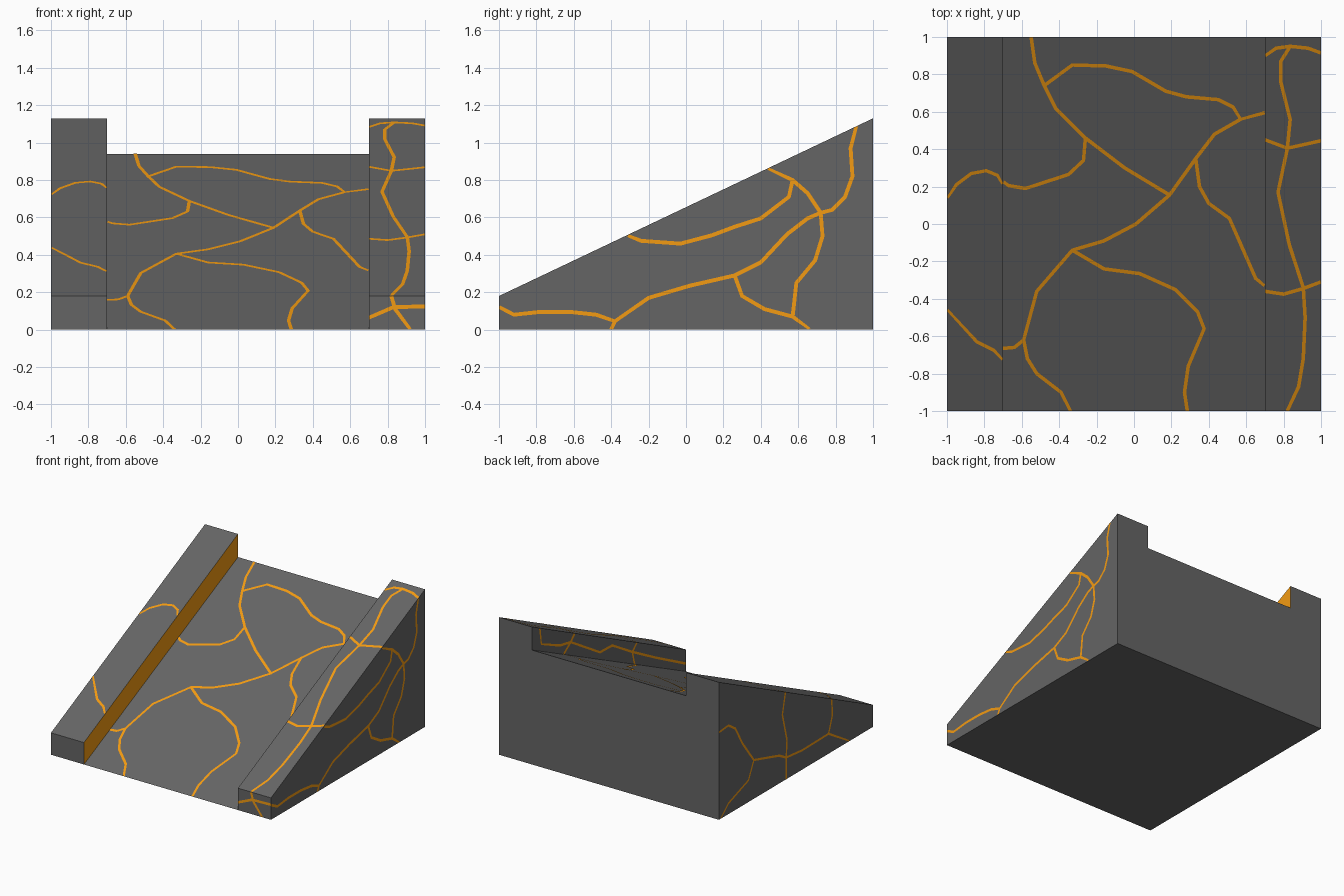
import bpy
from mathutils import Vector

if "Cube" in bpy.data.objects:
    bpy.data.objects.remove(bpy.data.objects["Cube"])

W = 0.7        # half width of the ramp bed
LIFT = 0.002   # glowing veins sit just proud of the stone


def material(name, rgb):
    m = bpy.data.materials.new(name)
    m.diffuse_color = (*rgb, 1)
    m.use_nodes = True
    m.node_tree.nodes["Principled BSDF"].inputs["Base Color"].default_value = m.diffuse_color
    return m


stone = material("dark_stone", (0.13, 0.13, 0.13))
glow = material("orange_glow", (0.90, 0.33, 0.006))


def add_mesh(name, verts, faces, *mats):
    me = bpy.data.meshes.new(name)
    me.from_pydata(verts, [], faces)
    for m in mats:
        me.materials.append(m)
    me.update()
    ob = bpy.data.objects.new(name, me)
    bpy.context.collection.objects.link(ob)
    return ob


def prism(name, profile, x0, x1):
    """Extrude a side profile of (y, z) points along x."""
    n = len(profile)
    verts = [(x, y, z) for x in (x0, x1) for y, z in profile]
    faces = [tuple(reversed(range(n))), tuple(range(n, 2 * n))]
    faces += [(i, (i + 1) % n, (i + 1) % n + n, i + n) for i in range(n)]
    return add_mesh(name, verts, faces, stone, glow)


# Stone body: sloping bed between two raised kerbs
CURB = [(-1, 0), (1, 0), (1, 1.13), (-1, 0.18)]
prism("ramp_bed", [(-1, 0), (1, 0), (1, 0.94)], -W, W)
left = prism("left_kerb", CURB, -1, -W)
prism("right_kerb", CURB, W, 1)
for f in left.data.polygons:          # glowing inner wall of the left kerb
    if f.normal.x > 0.9:
        f.material_index = 1


# Surface maps: 2D pattern coordinates to points on each face
def bed_z(y):
    return 0.47 * (y + 1)


def kerb_z(y):
    return 0.18 + 0.475 * (y + 1)


def clamp(v, lo, hi):
    return max(lo, min(hi, v))


def slope(x0, x1, height):
    def f(x, y):
        y = clamp(y, -1, 1)
        return clamp(x, x0, x1), y, height(y) + LIFT
    return f


def side(x):
    def f(y, z):
        y = clamp(y, -1, 1)
        return x, y, clamp(z, 0, kerb_z(y))
    return f


def inner(y, h):
    y = clamp(y, -1, 1)
    return W - LIFT, y, bed_z(y) + clamp(h, 0, kerb_z(y) - bed_z(y))


def front(x, z):
    return clamp(x, W, 1), -1 - LIFT, clamp(z, 0, 0.18)


def veins(name, to_surface, outward, width, *paths):
    """Flat mitred ribbons following the paths on one face."""
    verts, faces = [], []
    for path in paths:
        pts = [Vector(p) for p in path]
        for i, p in enumerate(pts):
            a = (p - pts[i - 1]).normalized() if i else Vector((0, 0))
            b = (pts[i + 1] - p).normalized() if i < len(pts) - 1 else Vector((0, 0))
            t = (a + b).normalized()
            s = Vector((-t.y, t.x)) * width / 2
            k = len(verts)
            verts += [to_surface(*(p + s)), to_surface(*(p - s))]
            if i:
                faces.append((k - 2, k - 1, k + 1, k))
    v = [Vector(c) for c in verts[:4]]
    if (v[1] - v[0]).cross(v[3] - v[1]).dot(Vector(outward)) < 0:
        faces = [f[::-1] for f in faces]
    add_mesh(name, verts, faces, glow)


veins("bed_veins", slope(-W, W, bed_z), (0, 0, 1), 0.019,
      [(-.55, 1), (-.53, .86), (-.48, .74), (-.42, .62), (-.26, .46), (-.05, .3), (.19, .155)],
      [(-.48, .74), (-.33, .85), (-.15, .845), (-.01, .815), (.17, .71), (.28, .68),
       (.45, .665), (.53, .625), (.57, .56), (.7, .595)],
      [(-.26, .46), (-.27, .34), (-.35, .265), (-.58, .19), (-.67, .205), (-.7, .225)],
      [(.57, .56), (.43, .48), (.33, .35), (.19, .155), (.01, 0), (-.16, -.09), (-.33, -.14),
       (-.52, -.36), (-.59, -.62), (-.64, -.66), (-.7, -.665)],
      [(.33, .35), (.35, .2), (.4, .11), (.51, .03), (.58, -.13), (.65, -.29), (.7, -.33)],
      [(-.33, -.14), (-.16, -.24), (.03, -.265), (.22, -.35), (.34, -.47), (.375, -.56),
       (.29, -.76), (.27, -.9), (.285, -1)],
      [(-.59, -.62), (-.57, -.72), (-.52, -.8), (-.39, -.9), (-.34, -1)])

veins("left_kerb_top_veins", slope(-1, -W, kerb_z), (0, 0, 1), 0.018,
      [(-1, .14), (-.95, .21), (-.87, .27), (-.79, .285), (-.73, .26), (-.7, .215)],
      [(-1, -.46), (-.84, -.63), (-.75, -.675), (-.7, -.725)])

veins("right_kerb_top_veins", slope(W, 1, kerb_z), (0, 0, 1), 0.019,
      [(.82, -1), (.88, -.87), (.905, -.72), (.915, -.5), (.905, -.34), (.83, -.11), (.77, .17),
       (.82, .405), (.835, .56), (.785, .76), (.785, .87), (.835, .95)],
      [(.7, .9), (.76, .94), (.835, .95), (.93, .94), (1, .915)],
      [(.7, .45), (.82, .405), (1, .445)],
      [(.7, -.36), (.8, -.375), (.905, -.345), (1, -.31)])

veins("right_side_veins", side(1 + LIFT), (1, 0, 0), 0.021,
      [(-1, .12), (-.92, .08), (-.78, .095), (-.62, .095), (-.48, .08), (-.38, .045), (-.2, .17),
       (.02, .235), (.26, .29), (.4, .36), (.54, .51), (.65, .595), (.72, .625), (.78, .64),
       (.85, .71), (.89, .82), (.88, .97), (.91, 1.09)],
      [(-.38, .045), (-.4, 0)],
      [(-.31, .505), (-.24, .475), (-.03, .46), (.14, .505), (.26, .55), (.4, .595),
       (.55, .71), (.57, .8)],
      [(.44, .865), (.57, .8), (.65, .73), (.72, .625), (.73, .5), (.69, .37), (.59, .25), (.57, .07)],
      [(.26, .29), (.3, .18), (.42, .11), (.57, .07), (.66, 0)])

veins("left_side_veins", side(-1 - LIFT), (-1, 0, 0), 0.018,
      [(1, .72), (.88, .73), (.79, .67), (.7, .515), (.55, .32), (.22, .23), (.13, .18),
       (-.08, .16), (-.42, .165), (-.69, 0)],
      [(.55, .32), (.62, .18), (.88, .09), (.98, 0)],
      [(.14, .72), (.18, .55), (.12, .32), (.13, .18), (.13, 0)],
      [(-.46, .435), (-.47, .3), (-.42, .165)])

veins("inner_wall_veins", inner, (-1, 0, 0), 0.02,
      [(.9, .185), (.88, .06), (.64, .07), (.5, .11), (.12, .06), (-.04, .13), (-.3, .1),
       (-.6, .08), (-1, .065)],
      [(.45, .185), (.5, .11), (.59, 0)],
      [(-.36, .185), (-.3, .1), (-.33, 0)])

veins("right_kerb_front_veins", front, (0, -1, 0), 0.021,
      [(.7, .065), (.83, .12), (1, .125)],
      [(.82, .18), (.84, .11), (.92, 0)])
